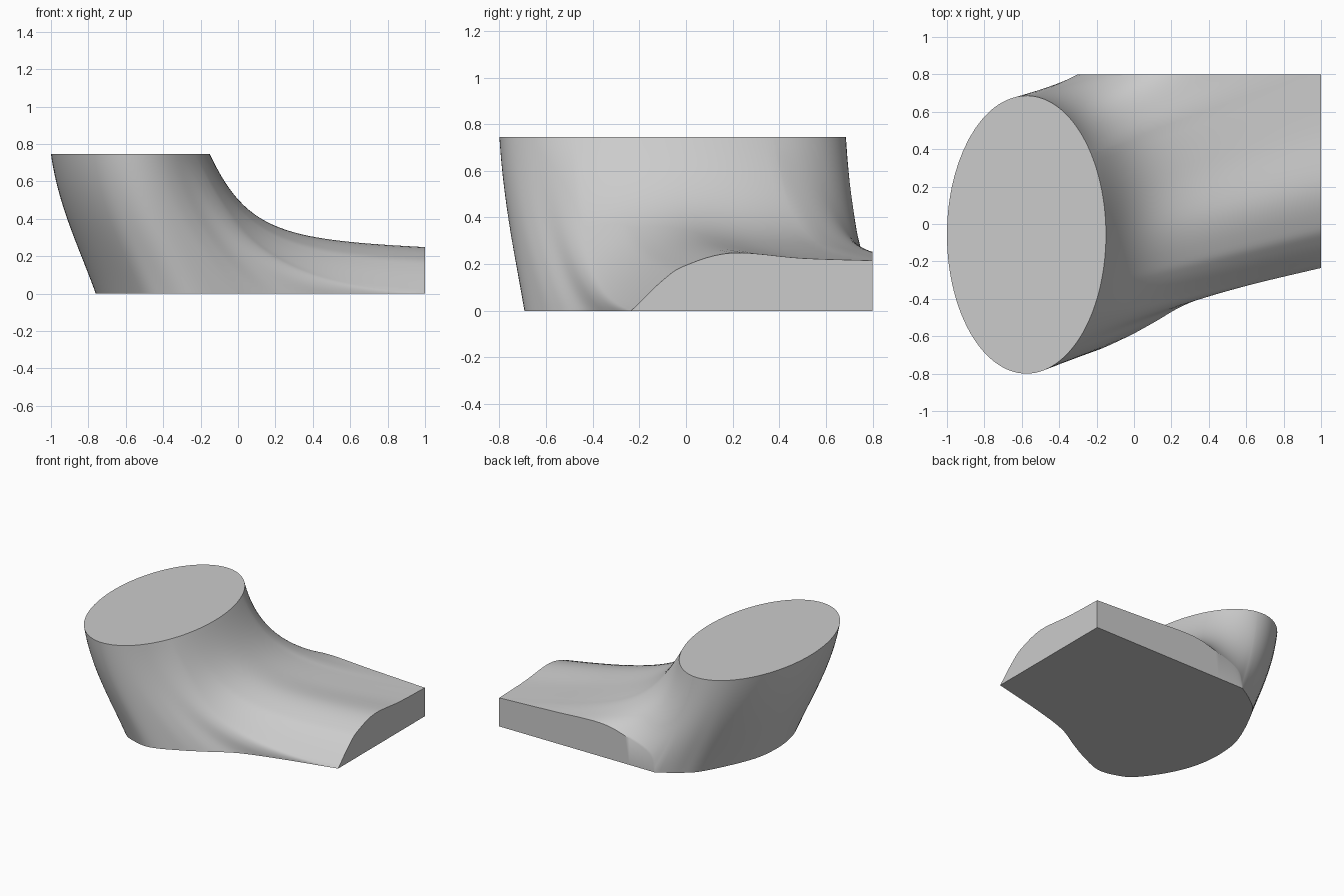
import bpy, bmesh, math
from mathutils import Vector

if "Cube" in bpy.data.objects:
    bpy.data.objects.remove(bpy.data.objects["Cube"], do_unlink=True)

TOP = 0.745
ROWS = 28
STEPS = 6

# Rim keys: x, y, z, angle on the top ellipse, height of the flare above the rim
body_rim = [
    (-.3, .8, 0, 85, .2), (-.44, .71, 0, 108, .25), (-.56, .59, 0, 125, .25),
    (-.72, .26, 0, 160, .25), (-.76, .03, 0, 180, .25), (-.74, -.19, 0, 198, .25),
    (-.66, -.4, 0, 218, .25), (-.52, -.6, 0, 240, .25), (-.4, -.67, 0, 255, .25),
    (-.25, -.69, 0, 270, .25), (-.05, -.61, 0, 288, .23), (.1, -.53, 0, 299, .19),
    (.3, -.42, 0, 308, .14), (.6, -.33, 0, 316, .1), (1, -.235, 0, 325, .06)]
end_rim = [
    body_rim[-1], (1, -.1, .13, 335, .05), (1, 0, .195, 342, .04),
    (1, .2, .248, 357, .04), (1, .5, .225, 375, .04), (1, .8, .215, 395, .04)]
back_rim = [
    end_rim[-1], (.55, .8, .235, 402, .04), (.16, .8, .252, 412, .04),
    (-.05, .8, .21, 422, .06), (-.25, .8, .13, 436, .12), (-.3, .8, 0, 445, .2)]


def smooth_path(keys):
    """Catmull-Rom samples through the keys, leaving out the last one."""
    pts = [Vector(k) for k in keys]
    pts = [2 * pts[0] - pts[1]] + pts + [2 * pts[-1] - pts[-2]]
    out = []
    for a, b, c, d in zip(pts, pts[1:], pts[2:], pts[3:]):
        for i in range(STEPS):
            t = i / STEPS
            out.append(b + (c - a) * t / 2 + (a - 2.5 * b + 2 * c - d / 2) * t**2
                       + (1.5 * (b - c) + (d - a) / 2) * t**3)
    return out


def profile(key):
    """Curve from the top ellipse, down and out to the rim."""
    x, y, z, angle, flare = key
    angle = math.radians(angle)
    rim = Vector((x, y, max(z, 0)))
    top = Vector((-.575 + .425 * math.cos(angle), -.057 + .743 * math.sin(angle), TOP))
    reach = (rim - top).xy.length
    upper = top.lerp(rim, .17)
    upper.z = TOP - .25 - .14 * reach
    lower = top.lerp(rim, .7 - .3 * reach)
    lower.z = rim.z + flare
    for i in range(ROWS + 1):
        t = i / ROWS
        s = 1 - t
        yield top * s**3 + upper * 3 * s * s * t + lower * 3 * s * t * t + rim * t**3


# Sculpted side surface, cut walls, top cap and flat sole
bm = bmesh.new()
columns = []
for rim in (body_rim, end_rim, back_rim):
    for key in smooth_path(rim):
        points = list(profile(key))
        foot = points[-1].copy()
        foot.z = 0
        columns.append([bm.verts.new(p) for p in points + [foot]])
for left, right in zip(columns, columns[1:] + columns[:1]):
    for i in range(ROWS + 1):
        bm.faces.new((left[i], left[i + 1], right[i + 1], right[i]))
bm.faces.new([c[0] for c in columns])
bm.faces.new([c[-1] for c in reversed(columns)])
bmesh.ops.remove_doubles(bm, verts=bm.verts, dist=.0005)
bmesh.ops.recalc_face_normals(bm, faces=bm.faces)

mesh = bpy.data.meshes.new("flared_foot_block")
bm.to_mesh(mesh)
bm.free()
block = bpy.data.objects.new("flared_foot_block", mesh)
bpy.context.collection.objects.link(block)

grey = bpy.data.materials.new("light_grey")
grey.use_nodes = True
colour = (.6, .6, .6, 1)
grey.diffuse_color = colour
grey.node_tree.nodes["Principled BSDF"].inputs["Base Color"].default_value = colour
mesh.materials.append(grey)

bpy.context.view_layer.objects.active = block
block.select_set(True)
bpy.ops.object.shade_smooth_by_angle(angle=math.radians(35))
